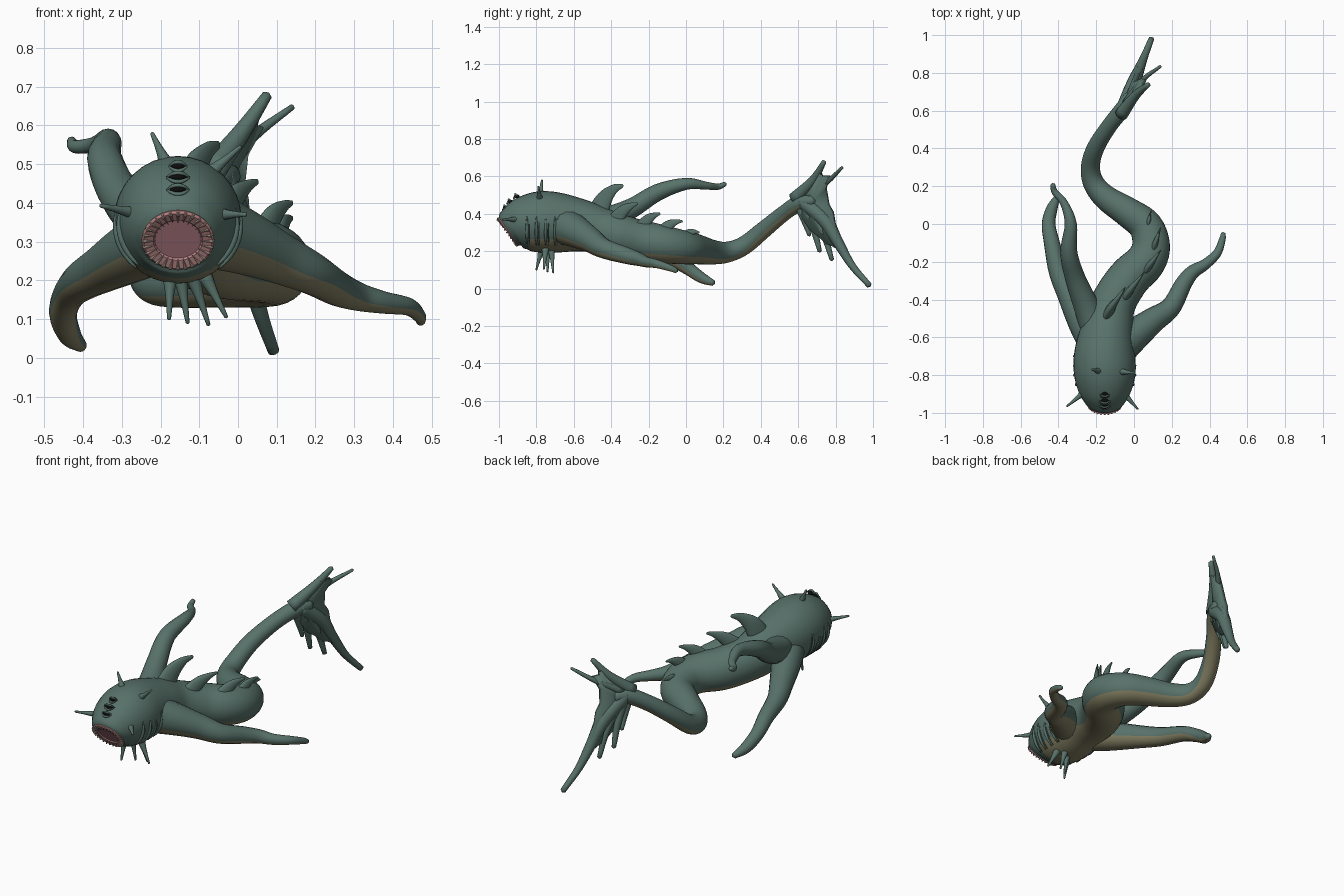
import bpy, bmesh, math
from mathutils import Vector, Matrix

cube = bpy.data.objects.get("Cube")
if cube:
    bpy.data.objects.remove(cube, do_unlink=True)


def material(name, rgb):
    m = bpy.data.materials.new(name)
    m.use_nodes = True
    m.diffuse_color = (*rgb, 1)
    b = m.node_tree.nodes["Principled BSDF"]
    b.inputs["Base Color"].default_value = (*rgb, 1)
    b.inputs["Roughness"].default_value = 0.7
    return m


SKIN = material("teal skin", (.098, .168, .145))
BELLY = material("olive belly", (.23, .215, .125))
GILL = material("dark gill", (.05, .09, .078))
MOUTH = material("pink mouth", (.5, .225, .255))
GUM = material("rosy gum", (.52, .25, .25))
TOOTH = material("tooth", (.4, .29, .25))
EYE = material("black eye", (.004, .004, .004))


def finish(name, bm, mats, smooth=True):
    bmesh.ops.recalc_face_normals(bm, faces=bm.faces)
    me = bpy.data.meshes.new(name)
    bm.to_mesh(me)
    bm.free()
    for m in mats:
        me.materials.append(m)
    ob = bpy.data.objects.new(name, me)
    bpy.context.scene.collection.objects.link(ob)
    for p in me.polygons:
        p.use_smooth = smooth
    return ob


def spline(pts, steps):
    # Catmull-Rom through position + radius
    P = [Vector(p) for p in pts]
    P = [2 * P[0] - P[1]] + P + [2 * P[-1] - P[-2]]
    out = []
    for a, b, c, d in zip(P, P[1:], P[2:], P[3:]):
        for i in range(steps):
            t = i / steps
            out.append(.5 * (2 * b + (c - a) * t + (2 * a - 5 * b + 4 * c - d) * t * t
                             + (3 * b - a - 3 * c + d) * t ** 3))
    return out + [P[-2]]


def tube(name, pts, mat=SKIN, flat=1, belly=None, sides=16, steps=5, open_start=False):
    # Tapered tube; belly = y beyond which the underside is olive
    path = spline(pts, steps)
    chord = (path[-1].xyz - path[0].xyz).normalized()
    up = Vector((0, 1, 0)) if abs(chord.z) > .93 else Vector((0, 0, 1))
    bm = bmesh.new()
    rings = []
    for i, p in enumerate(path):
        t = (path[min(i + 1, len(path) - 1)].xyz - path[max(i - 1, 0)].xyz).normalized()
        side = t.cross(up).normalized()
        top = side.cross(t)
        r = max(p.w, .002)
        rings.append([bm.verts.new(p.xyz + r * (flat * side * math.cos(a) + top * math.sin(a)))
                      for a in (math.tau * k / sides for k in range(sides))])
    for ra, rb in zip(rings, rings[1:]):
        for k in range(sides):
            n = (k + 1) % sides
            f = bm.faces.new((ra[k], ra[n], rb[n], rb[k]))
            low = math.sin(math.tau * (k + .5) / sides) < -.5
            if belly is not None and low and f.calc_center_median().y > belly:
                f.material_index = 1
    # Rounded tip
    end = path[-1]
    tip = bm.verts.new(end.xyz + t * end.w * .7)
    for k in range(sides):
        bm.faces.new((rings[-1][k], rings[-1][(k + 1) % sides], tip))
    if not open_start:
        bm.faces.new(rings[0])
    return finish(name, bm, [mat, BELLY])


# Winding body from mouth rim to tail root
tube("body", [(-.155, -.95, .305, .09), (-.155, -.922, .323, .118), (-.155, -.865, .344, .147),
              (-.155, -.78, .356, .164), (-.155, -.68, .352, .16), (-.14, -.55, .335, .138),
              (-.11, -.42, .3, .12), (-.03, -.29, .265, .113), (.06, -.2, .25, .107),
              (.09, -.11, .235, .1), (.06, -.01, .22, .09), (-.03, .06, .21, .08),
              (-.15, .14, .195, .066), (-.215, .22, .195, .056), (-.23, .31, .23, .05),
              (-.2, .41, .31, .046), (-.13, .52, .4, .042), (-.06, .61, .46, .042),
              (-.02, .68, .47, .03)], belly=-.84, sides=32, open_start=True)

# Three tentacle limbs
tube("raised_right_limb", [(-.19, -.6, .33, .08), (-.25, -.44, .365, .068), (-.31, -.29, .43, .054),
                           (-.345, -.15, .515, .045), (-.335, 0, .56, .032), (-.37, .11, .55, .021),
                           (-.42, .17, .545, .017), (-.43, .21, .56, .012)])
tube("lower_right_limb", [(-.2, -.64, .31, .09), (-.27, -.52, .275, .08), (-.34, -.38, .235, .064),
                          (-.4, -.25, .2, .052), (-.435, -.1, .165, .042), (-.452, 0, .115, .036),
                          (-.435, .08, .06, .03), (-.405, .145, .03, .016)], belly=-1)
tube("left_limb", [(-.07, -.64, .33, .1), (.01, -.58, .3, .085), (.1, -.51, .26, .068),
                   (.195, -.44, .215, .054), (.26, -.32, .177, .045), (.31, -.255, .158, .037),
                   (.375, -.215, .143, .029), (.44, -.155, .132, .023), (.468, -.08, .108, .017),
                   (.472, -.05, .094, .012)], belly=-1)

# Dorsal fins and hooks
tube("front_dorsal_fin", [(-.14, -.48, .39, .065), (-.115, -.435, .48, .048),
                          (-.08, -.385, .532, .026), (-.05, -.34, .55, .01)], flat=.45)


def hook(name, base, tip, r):
    a, b = Vector(base), Vector(tip)
    pts = [(*(a.lerp(b, s) + Vector((0, 0, lift))), r * w)
           for s, lift, w in ((0, 0, 1), (.4, .02, .7), (.75, .014, .35), (1, 0, .14))]
    tube(name, pts, flat=.5)


for i, (base, tip, r) in enumerate([((-.05, -.39, .35), (.05, -.26, .455), .05),
                                    ((.06, -.25, .31), (.14, -.14, .4), .045),
                                    ((.1, -.14, .29), (.14, -.02, .36), .04),
                                    ((.07, -.02, .26), (.09, .07, .3), .033)]):
    hook(f"dorsal_hook_{i + 1}", base, tip, r)

# Head and chin spikes
SPIKES = [((-.18, -.78, .49), (-.222, -.77, .58)), ((-.08, -.78, .47), (.006, -.79, .545)),
          ((-.25, -.88, .37), (-.355, -.965, .393)), ((-.06, -.89, .37), (.02, -.98, .37)),
          ((-.175, -.77, .22), (-.178, -.8, .1)), ((-.15, -.74, .22), (-.13, -.74, .09)),
          ((-.12, -.72, .22), (-.076, -.71, .085)), ((-.09, -.75, .22), (-.03, -.76, .105))]
for i, (base, tip) in enumerate(SPIKES):
    a, b = Vector(base), Vector(tip)
    tube("head_spike" if i < 4 else "chin_spike",
         [(*a, .022), (*a.lerp(b, .5), .011), (*b, .005)], sides=10, steps=3)

# Gill flaps with dark slits on both cheeks
for s in (-1, 1):
    for y in (-.85, -.8, -.75, -.7):
        R = .152 if y < -.82 else .161
        for name, dy, out, r, mat in (("gill_flap", 0, 0, .009, SKIN),
                                      ("gill_slit", .014, 0, .004, GILL)):
            arc = []
            for k in range(7):
                a = math.radians(-48 + 10 * k)
                w = r * (.3 + .7 * math.sin(math.pi * k / 6))
                arc.append((-.155 + s * (R + out) * math.cos(a), y + dy,
                            .352 + (R + out) * math.sin(a), w))
            tube(name, arc, mat, sides=8, steps=2)

# Mouth: broad gum ring, flat pink throat and inward teeth
normal = Vector((0, -.81, -.59))
M = Matrix.Translation((-.155, -.95, .305)) @ normal.to_track_quat('Z', 'Y').to_matrix().to_4x4()
bm = bmesh.new()
rings = [[bm.verts.new(M @ Vector((r * math.cos(a), r * math.sin(a), h)))
          for a in (math.tau * k / 40 for k in range(40))]
         for r, h in ((.09, -.008), (.094, .002), (.088, .007), (.064, .003), (.06, -.002))]
for ra, rb in zip(rings, rings[1:]):
    for k in range(40):
        bm.faces.new((ra[k], ra[(k + 1) % 40], rb[(k + 1) % 40], rb[k]))
bm.faces.new(rings[-1]).material_index = 1
finish("mouth", bm, [GUM, MOUTH], smooth=False)

bm = bmesh.new()
for k in range(28):
    turn = Matrix.Rotation(math.tau * k / 28, 4, 'Z')
    for x, h, tilt, size, length in ((.073, .007, -97, .005, .03), (.088, .01, -35, .0035, .012)):
        bmesh.ops.create_cone(bm, segments=6, radius1=size, radius2=.0005, depth=length, cap_ends=True,
                              matrix=M @ turn @ Matrix.Translation((x, 0, h))
                              @ Matrix.Rotation(math.radians(tilt), 4, 'Y'))
finish("teeth", bm, [TOOTH], smooth=False)

# Stacked eyes with lids
for y, z, w in ((-.905, .494, .018), (-.94, .466, .023), (-.963, .434, .022)):
    bm = bmesh.new()
    bmesh.ops.create_uvsphere(bm, u_segments=16, v_segments=10, radius=1,
                              matrix=Matrix.Translation((-.155, y, z)) @ Matrix.Diagonal((w, .016, .0095, 1)))
    finish("eye", bm, [EYE])
    for s in (-1, 1):
        lid = [(-.155 + w * 1.3 * u, y - .012 * (1 - u * u) + .004 * s, z + s * .0115 * (1 - u * u),
                .0055 - .003 * u * u) for u in (-1, -.5, 0, .5, 1)]
        tube("eyelid", lid, sides=8, steps=3)


# Tail fin: web plate and rounded finger rays
def tail(y, z, dx=0):
    lean = .45 * max(0, z - .5) + (.4 * max(0, y - .76) if z > .5 else 0)
    return Vector((-.06 + .4 * (y - .6) + lean + dx, y, z))


WEB = [(.57, .5), (.65, .57), (.71, .64), (.728, .6), (.765, .6), (.75, .53), (.762, .45),
       (.785, .41), (.795, .35), (.84, .24), (.815, .21), (.78, .23), (.75, .24), (.71, .28),
       (.67, .31), (.63, .37), (.6, .43)]
bm = bmesh.new()
hub = bm.verts.new(tail(.68, .47))
edge = [bm.verts.new(tail(*p)) for p in WEB]
for a, b in zip(edge, edge[1:] + edge[:1]):
    bm.faces.new((hub, a, b))
web = finish("tail_web", bm, [SKIN])
mod = web.modifiers.new("thickness", "SOLIDIFY")
mod.thickness, mod.offset = .03, 0

RAYS = [((.58, .48), (.68, .58), (.738, .678), .024, 0), ((.64, .49), (.76, .575), (.835, .648), .014, .01),
        ((.6, .46), (.635, .36), (.66, .285), .018, -.02), ((.63, .46), (.68, .33), (.715, .2), .021, -.03),
        ((.64, .47), (.73, .31), (.78, .155), .022, -.01)]
for p, q, r, w, dx in RAYS:
    tube("tail_ray", [(*tail(*p), w * 1.5), (*tail(*q, dx / 2), w), (*tail(*r, dx), w * .55)], sides=12)
tube("tail_long_ray", [(*tail(y, z), r) for y, z, r in
                       ((.62, .47, .04), (.745, .36, .037), (.82, .235, .028),
                        (.89, .12, .02), (.98, .017, .015))])
